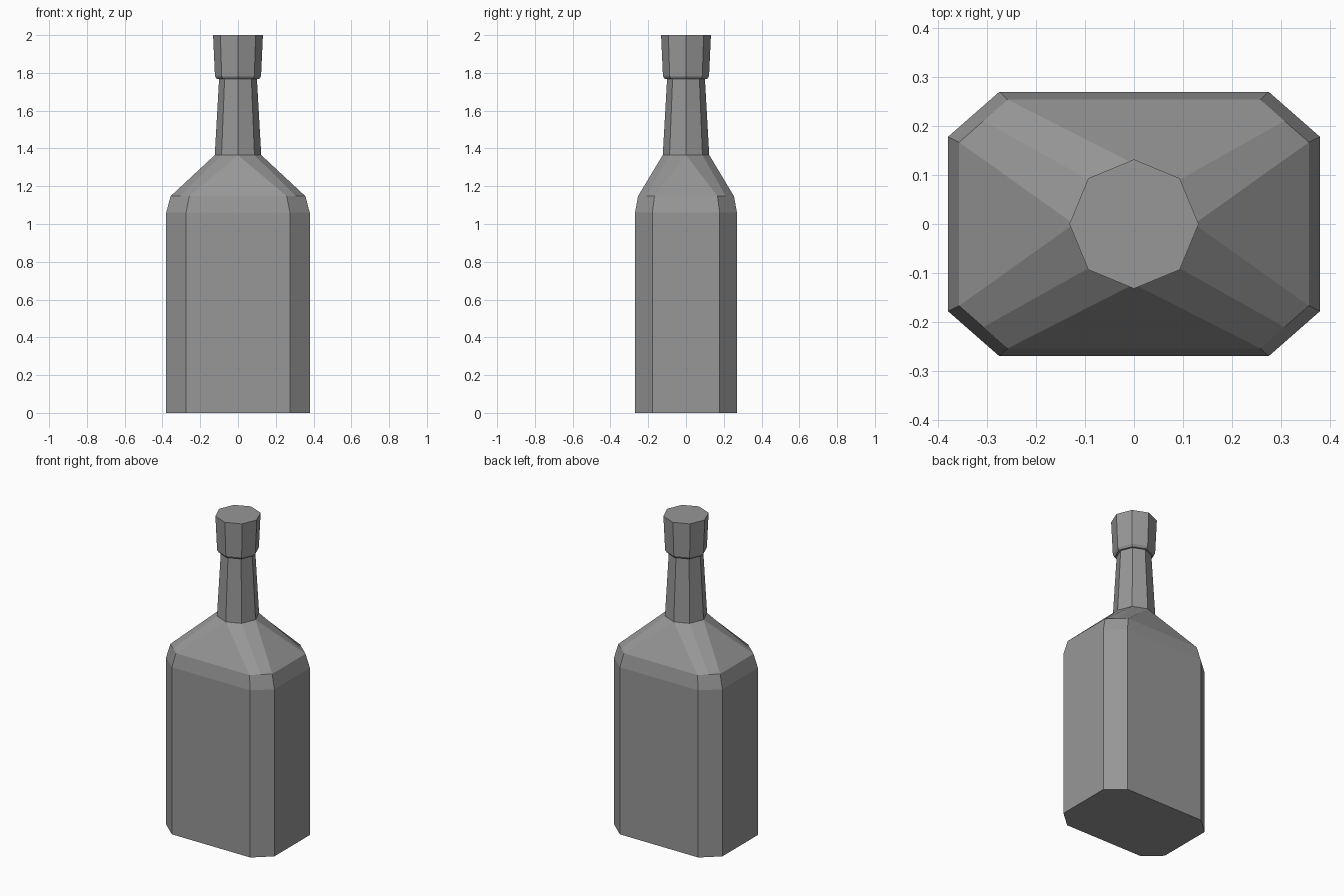
import bpy
import bmesh

cube = bpy.data.objects.get("Cube")
if cube:
    bpy.data.objects.remove(cube)

# One grey material for the whole bottle
grey = bpy.data.materials.new("grey")
grey.use_nodes = True
colour = (0.31, 0.31, 0.31, 1)
grey.diffuse_color = colour
grey.node_tree.nodes["Principled BSDF"].inputs["Base Color"].default_value = colour


def ring(z, side, middle, front):
    """Mirror three corner points into a closed counter-clockwise ring."""
    corner = [side, middle, front]
    points = []
    for sx, sy in ((1, 1), (-1, 1), (-1, -1), (1, -1)):
        ordered = corner if sx * sy > 0 else corner[::-1]
        points += [(x * sx, y * sy, z) for x, y in ordered]
    return points


def chamfered(z, hx, hy, cx, cy):
    """Rectangle with cut corners."""
    return ring(z, (hx, cy), ((hx + cx) / 2, (hy + cy) / 2), (cx, hy))


def octagon(z, r):
    """Regular octagon with corners on the axes."""
    d = r * 0.5 ** 0.5
    return ring(z, (r, 0), (d, d), (0, r))


def loft(name, rings, close_bottom=True, close_top=True):
    bm = bmesh.new()
    loops = [[bm.verts.new(p) for p in points] for points in rings]
    for low, high in zip(loops, loops[1:]):
        for i in range(len(low)):
            j = (i + 1) % len(low)
            bm.faces.new((low[i], low[j], high[j], high[i]))
    if close_bottom:
        bm.faces.new(loops[0][::-1])
    if close_top:
        bm.faces.new(loops[-1])
    # Collapse the doubled octagon corners
    bmesh.ops.remove_doubles(bm, verts=bm.verts, dist=0.0005)
    bmesh.ops.recalc_face_normals(bm, faces=bm.faces)
    mesh = bpy.data.meshes.new(name)
    bm.to_mesh(mesh)
    bm.free()
    mesh.materials.append(grey)
    obj = bpy.data.objects.new(name, mesh)
    bpy.context.collection.objects.link(obj)
    return obj


# Body with a bevelled rim and sloping shoulders
loft("bottle_body", [
    chamfered(0, 0.38, 0.27, 0.275, 0.178),
    chamfered(1.06, 0.38, 0.27, 0.275, 0.178),
    chamfered(1.147, 0.357, 0.254, 0.258, 0.167),
    octagon(1.365, 0.123),
], close_top=False)

# Tapered neck
loft("bottle_neck", [octagon(1.365, 0.123), octagon(1.772, 0.1)],
     close_bottom=False, close_top=False)

# Flared stopper with a small lower chamfer
loft("bottle_stopper", [octagon(1.768, 0.112), octagon(1.782, 0.122), octagon(2, 0.132)])
